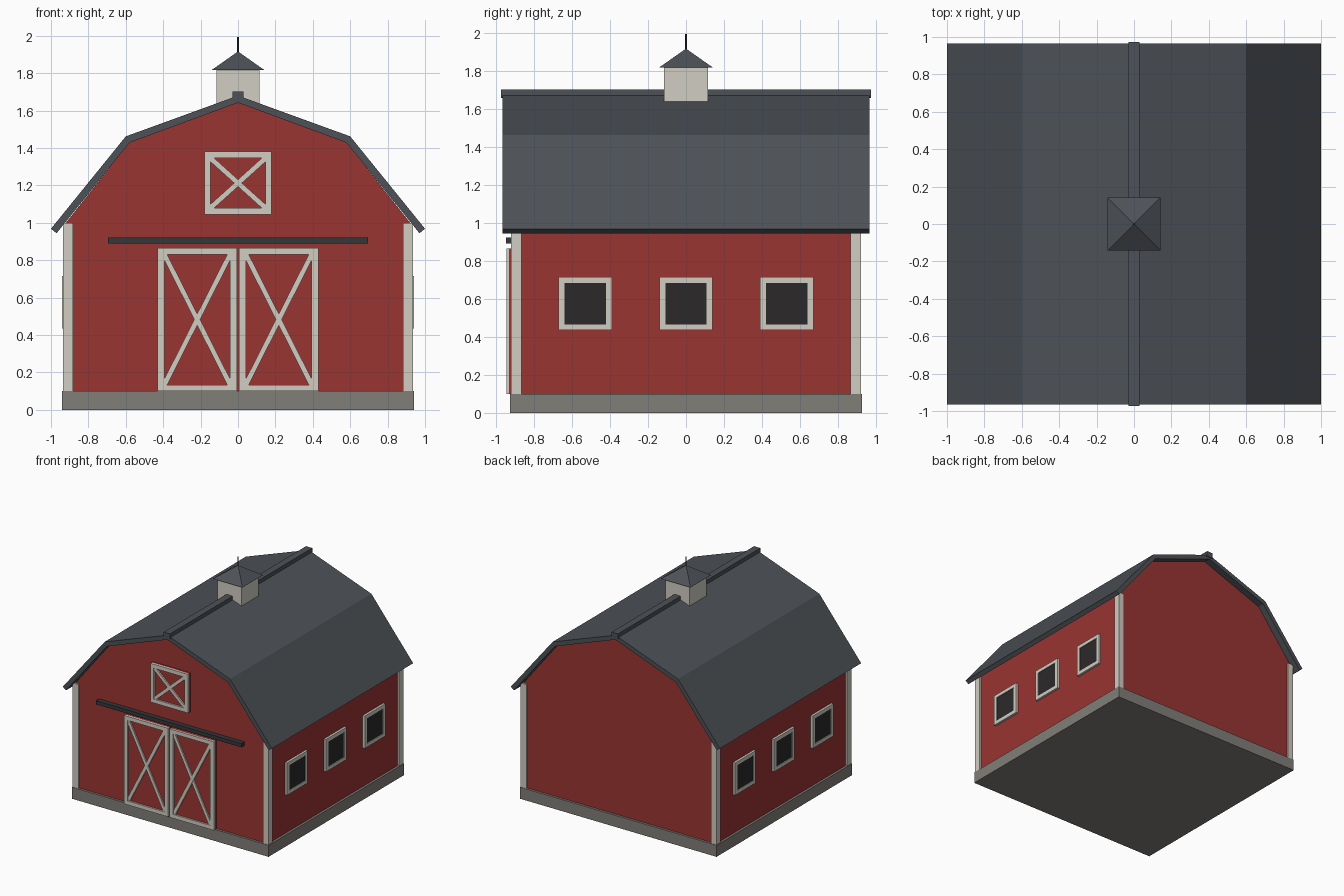
import bpy, bmesh
from math import atan2, hypot, pi
from mathutils import Matrix, Vector

if "Cube" in bpy.data.objects:
    bpy.data.objects.remove(bpy.data.objects["Cube"])


def material(name, rgb):
    m = bpy.data.materials.new(name)
    m.diffuse_color = (*rgb, 1)
    m.use_nodes = True
    m.node_tree.nodes["Principled BSDF"].inputs["Base Color"].default_value = m.diffuse_color
    return m


RED = material("barn_red", (0.32, 0.035, 0.032))
CREAM = material("cream", (0.64, 0.61, 0.54))
SLATE = material("slate", (0.075, 0.083, 0.095))
STONE = material("stone", (0.22, 0.21, 0.19))
DARK = material("dark", (0.025, 0.022, 0.023))
IRON = material("iron", (0.035, 0.037, 0.04))


def finish(name, bm, mat, matrix=Matrix()):
    bmesh.ops.recalc_face_normals(bm, faces=bm.faces)
    bm.transform(matrix)
    mesh = bpy.data.meshes.new(name)
    bm.to_mesh(mesh)
    bm.free()
    mesh.materials.append(mat)
    ob = bpy.data.objects.new(name, mesh)
    bpy.context.collection.objects.link(ob)
    return ob


def add_box(bm, x, y, z, turn=Matrix()):
    size = Vector((x[1] - x[0], y[1] - y[0], z[1] - z[0]))
    mid = Vector((x[0] + x[1], y[0] + y[1], z[0] + z[1])) / 2
    bmesh.ops.create_cube(bm, size=1, matrix=Matrix.Translation(mid) @ turn @ Matrix.Diagonal((*size, 1)))


def box(name, x, y, z, mat, matrix=Matrix()):
    bm = bmesh.new()
    add_box(bm, x, y, z)
    return finish(name, bm, mat, matrix)


def extrude_profile(name, pts, half_depth, mat):
    bm = bmesh.new()
    face = bm.faces.new([bm.verts.new((x, -half_depth, z)) for x, z in pts])
    ext = bmesh.ops.extrude_face_region(bm, geom=[face])
    verts = [g for g in ext["geom"] if isinstance(g, bmesh.types.BMVert)]
    bmesh.ops.translate(bm, verts=verts, vec=(0, 2 * half_depth, 0))
    return finish(name, bm, mat)


def frame(name, x, y, z, w, rail, braced=False, matrix=Matrix()):
    """Rectangular trim facing -y, optionally with a crossed brace."""
    bm = bmesh.new()
    for a in (x[0], x[1] - w):
        add_box(bm, (a, a + w), y, z)
    for b in (z[0], z[1] - rail):
        add_box(bm, (x[0] + w, x[1] - w), y, (b, b + rail))
    if braced:
        dx, dz = x[1] - x[0] - 2 * w, z[1] - z[0] - 2 * rail
        cx, cz, length = sum(x) / 2, sum(z) / 2, hypot(dx, dz)
        for i, s in enumerate((1, -1)):
            turn = Matrix.Rotation(-s * atan2(dz, dx), 4, 'Y')
            add_box(bm, (cx - length / 2, cx + length / 2), (y[0] + 0.002 + i * 0.001, y[1]),
                    (cz - 0.014, cz + 0.014), turn)
    return finish(name, bm, CREAM, matrix)


def mirrored(right):
    return right + [(-x, z) for x, z in reversed(right) if x > 0]


# Foundation and gambrel body
box("foundation", (-0.94, 0.94), (-0.925, 0.925), (0, 0.1), STONE)
extrude_profile("barn_walls", mirrored([(0.92, 0.05), (0.92, 1.0), (0.58, 1.43), (0, 1.645)]), 0.905, RED)

# Gambrel roof shell and ridge cap
outer = mirrored([(1.0, 0.968), (0.6, 1.462), (0, 1.68)])
inner = mirrored([(0.97, 0.944), (0.58, 1.428), (0, 1.642)])
extrude_profile("roof", outer + inner[::-1], 0.965, SLATE)
box("ridge_cap", (-0.03, 0.03), (-0.972, 0.972), (1.655, 1.702), SLATE)

# Corner boards
for sx in (-1, 1):
    for sy in (-1, 1):
        box("corner_board", sorted((sx * 0.882, sx * 0.936)), sorted((sy * 0.866, sy * 0.921)), (0.1, 1.0), CREAM)

# Sliding doors with crossed braces, and their rail
for x in ((-0.43, -0.006), (0.006, 0.43)):
    box("door_panel", x, (-0.93, -0.9), (0.1, 0.865), RED)
    frame("door_trim", x, (-0.945, -0.925), (0.1, 0.865), 0.036, 0.034, True)
box("door_rail", (-0.695, 0.695), (-0.947, -0.9), (0.89, 0.922), IRON)

# Hayloft hatch
box("loft_panel", (-0.18, 0.18), (-0.925, -0.9), (1.045, 1.38), RED)
frame("loft_trim", (-0.18, 0.18), (-0.94, -0.92), (1.045, 1.38), 0.032, 0.034, True)

# Three windows along each long side
for side in (1, -1):
    turn = Matrix.Rotation(side * pi / 2, 4, 'Z')
    for c in (-0.53, 0, 0.53):
        frame("window_frame", (c - 0.14, c + 0.14), (-0.94, -0.91), (0.435, 0.715), 0.031, 0.031, matrix=turn)
        box("window_glass", (c - 0.112, c + 0.112), (-0.934, -0.91), (0.463, 0.687), DARK, turn)

# Cupola with pyramid roof and spire
box("cupola", (-0.115, 0.115), (-0.115, 0.115), (1.6, 1.82), CREAM)
bm = bmesh.new()
bmesh.ops.create_cone(bm, cap_ends=True, segments=4, radius1=0.142 * 2 ** 0.5, radius2=0, depth=0.1,
                      matrix=Matrix.Translation((0, 0, 1.866)) @ Matrix.Rotation(pi / 4, 4, 'Z'))
finish("cupola_roof", bm, SLATE)
bm = bmesh.new()
bmesh.ops.create_cone(bm, cap_ends=True, segments=8, radius1=0.005, radius2=0.005, depth=0.1,
                      matrix=Matrix.Translation((0, 0, 1.942)))
finish("spire", bm, IRON)
